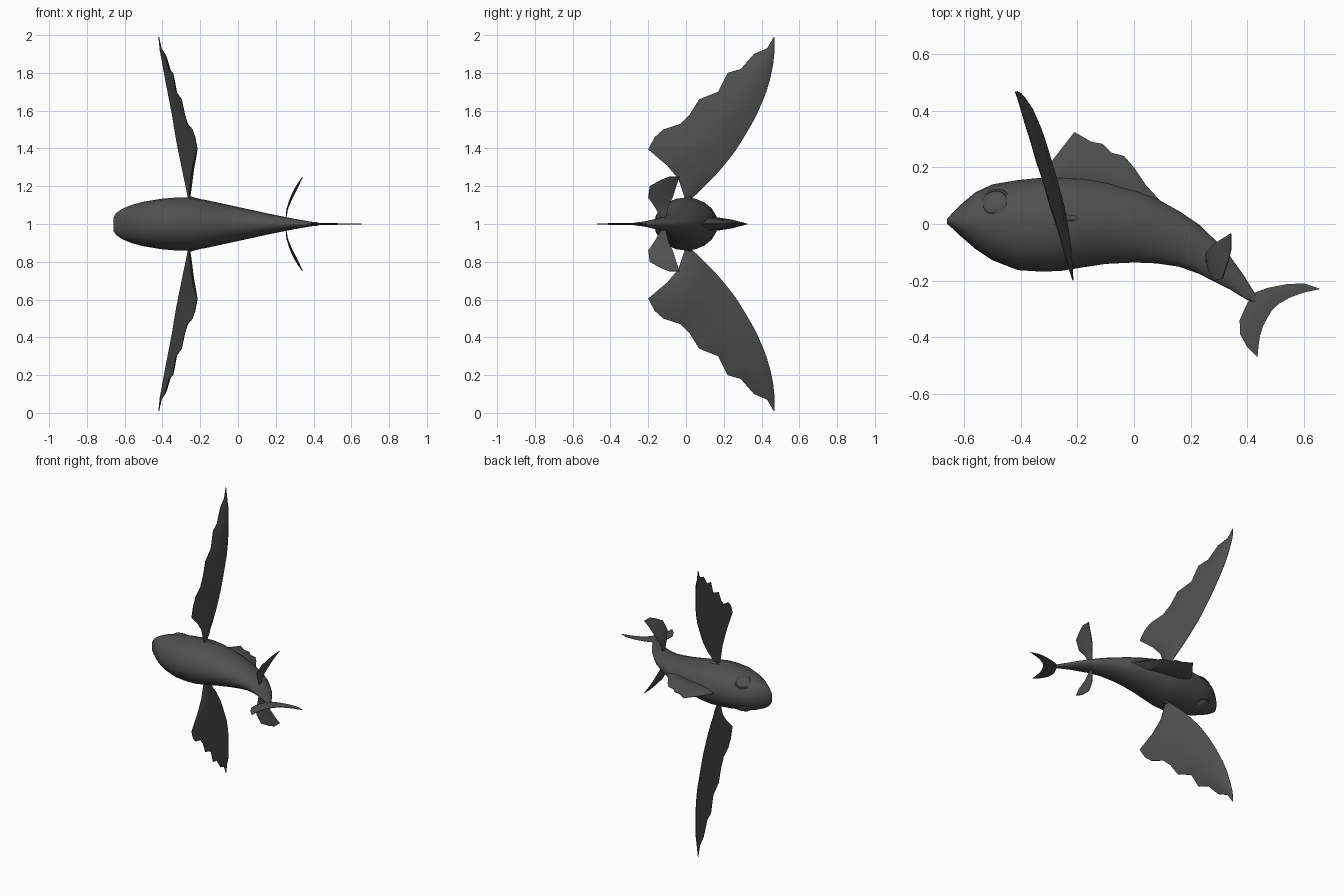
import bpy, bmesh, math
from mathutils import Vector

cube = bpy.data.objects.get("Cube")
if cube:
    bpy.data.objects.remove(cube, do_unlink=True)

# One slate colour for the whole fish
slate = bpy.data.materials.new("dark slate grey")
slate.use_nodes = True
slate.diffuse_color = (0.08, 0.08, 0.08, 1)
slate.node_tree.nodes["Principled BSDF"].inputs["Base Color"].default_value = (0.08, 0.08, 0.08, 1)


def finish(name, bm, angle=50):
    bmesh.ops.remove_doubles(bm, verts=bm.verts, dist=0.0005)
    bmesh.ops.recalc_face_normals(bm, faces=bm.faces)
    mesh = bpy.data.meshes.new(name)
    bm.to_mesh(mesh)
    bm.free()
    obj = bpy.data.objects.new(name, mesh)
    bpy.context.collection.objects.link(obj)
    mesh.materials.append(slate)
    bpy.ops.object.select_all(action='DESELECT')
    obj.select_set(True)
    bpy.context.view_layer.objects.active = obj
    bpy.ops.object.shade_smooth_by_angle(angle=math.radians(angle))
    return obj


def loft(name, rings, angle=50):
    """Skin closed rings of points and cap both ends."""
    bm = bmesh.new()
    loops = [[bm.verts.new(p) for p in ring] for ring in rings]
    n = len(loops[0])
    for a, b in zip(loops, loops[1:]):
        for i in range(n):
            bm.faces.new((a[i], a[(i + 1) % n], b[(i + 1) % n], b[i]))
    bm.faces.new(loops[0])
    bm.faces.new(loops[-1])
    return finish(name, bm, angle)


def resample(points, count):
    """Evenly spaced points along a polyline."""
    pts = [Vector(p) for p in points]
    lengths = [(b - a).length for a, b in zip(pts, pts[1:])]
    out = []
    for k in range(count):
        d = sum(lengths) * k / (count - 1)
        i = 0
        while i < len(lengths) - 1 and d > lengths[i]:
            d -= lengths[i]
            i += 1
        out.append(pts[i].lerp(pts[i + 1], min(1, d / lengths[i])))
    return out


def fin(name, edge_a, edge_b, normal, thick, bulge=0.0):
    """Thin lens-shaped membrane between two edges."""
    n = max(len(edge_a), len(edge_b))
    if len(edge_a) < n:
        edge_a = resample(edge_a, n)
    if len(edge_b) < n:
        edge_b = resample(edge_b, n)
    normal = Vector(normal).normalized()
    rings = []
    for a, b in zip(edge_a, edge_b):
        a, b = Vector(a), Vector(b)
        w = min(1, (b - a).length / 0.15)
        top, low = [], []
        for s in (0.3, 0.65):
            mid = a.lerp(b, s) + normal * bulge * w
            half = normal * thick * (1.3 - s) * max(w, 0.15)
            top.append(mid + half)
            low.append(mid - half)
        tip = normal * 0.0015
        rings.append([a + tip, *top, b + tip, b - tip, *reversed(low), a - tip])
    return loft(name, rings)


def mirrored(points, side):
    return [(x, y, 1 + side * (z - 1)) for x, y, z in points]


# Body stations: x, back y, belly y, half width
stations = [
    (-.66, .018, .0, .035), (-.645, .035, -.012, .058), (-.61, .07, -.045, .082),
    (-.56, .112, -.088, .102), (-.5, .14, -.128, .118), (-.41, .155, -.163, .133),
    (-.33, .163, -.168, .14), (-.26, .168, -.166, .14), (-.18, .165, -.153, .129),
    (-.1, .152, -.141, .112), (0, .125, -.136, .09), (.08, .09, -.139, .073),
    (.16, .045, -.151, .055), (.23, -.002, -.176, .041), (.29, -.06, -.207, .029),
    (.34, -.115, -.232, .02), (.39, -.185, -.263, .012), (.43, -.25, -.282, .008)]
rings = []
for x, back, belly, half in stations:
    cy, ry = (back + belly) / 2, (back - belly) / 2
    rings.append([(x, cy + ry * math.cos(t), 1 + half * math.sin(t))
                  for t in (2 * math.pi * i / 20 for i in range(20))])
loft("body", rings)

# Dorsal fin with a ragged crest
crest = [(-.33, .155), (-.3, .21), (-.21, .325), (-.15, .29), (-.11, .283), (-.08, .252),
         (-.035, .24), (0, .2), (.04, .14), (.09, .085)]
base = [(-.3, .1, 1), (-.2, .1, 1), (-.1, .08, 1), (0, .06, 1), (.09, .03, 1)]
fin("dorsal_fin", base, [(x, y, 1) for x, y in crest], (0, 0, 1), 0.035)

# Crescent tail, built from the outer edge to the fork
outer = [(.655, -.228), (.6, -.21), (.54, -.212), (.47, -.226), (.42, -.245), (.395, -.29),
         (.373, -.34), (.375, -.39), (.4, -.435), (.435, -.47)]
fork = [(.655, -.23), (.6, -.242), (.55, -.26), (.51, -.283), (.487, -.305), (.472, -.33),
        (.456, -.36), (.445, -.395), (.44, -.43), (.436, -.47)]
fin("tail_fin", [(x, y, 1) for x, y in outer], [(x, y, 1) for x, y in fork], (0, 0, 1), 0.011)

# Wing-like pectoral fins: smooth leading edge, ragged trailing edge
leading = [(-.26, .015, 1.12), (-.287, .15, 1.25), (-.312, .25, 1.37), (-.333, .32, 1.48),
           (-.347, .37, 1.57), (-.364, .41, 1.66), (-.38, .44, 1.74), (-.4, .462, 1.85),
           (-.415, .47, 1.93), (-.42, .467, 1.99)]
ragged = [(0, 1.12), (-.04, 1.24), (-.1, 1.31), (-.2, 1.395), (-.165, 1.46), (-.12, 1.5),
          (-.03, 1.53), (.02, 1.58), (.07, 1.66), (.17, 1.7), (.22, 1.8), (.29, 1.82),
          (.36, 1.9), (.43, 1.93), (.465, 1.99)]
trailing = [(-.258 - .27 * y - .04 * (z - 1.12), y, z) for y, z in ragged]

# Small swept pelvic fins
front_edge = [(-.125, 1.02), (-.165, 1.09), (-.2, 1.14), (-.192, 1.2), (-.135, 1.232),
              (-.09, 1.25), (-.035, 1.25)]
rear_edge = [(-.11, 1.02), (-.1, 1.06), (-.09, 1.1), (-.07, 1.14), (-.058, 1.18),
             (-.045, 1.22), (-.033, 1.249)]


def sweep(points):
    return [(.253 + .09 * (max(0, z - 1.04) / .21) ** 1.5, y, z) for y, z in points]


for side, label in ((1, "upper"), (-1, "lower")):
    fin(label + "_pectoral_fin", mirrored(leading, side), mirrored(trailing, side),
        (1, .27, 0), 0.012, 0.012)
    fin(label + "_pelvic_fin", mirrored(sweep(front_edge), side), mirrored(sweep(rear_edge), side),
        (1, 0, -.4 * side), 0.008)

    # Eyeball, pupil and socket rim, all tilted with the cheek
    tilt = Vector((-.25, .45, side)).to_track_quat('Z', 'Y')
    centre = Vector((-.49, .07, 1 + side * .088))
    for name, radius, depth, shift in (("eye", .05, .022, (0, 0, 0)),
                                       ("pupil", .03, .012, (-.012, -.006, side * .013))):
        bm = bmesh.new()
        bmesh.ops.create_uvsphere(bm, u_segments=20, v_segments=12, radius=1)
        for v in bm.verts:
            v.co = tilt @ Vector((v.co.x * radius, v.co.y * radius, v.co.z * depth))
            v.co += centre + Vector(shift)
        finish(label + "_" + name, bm)
    rim = []
    for i in range(25):
        t = 2 * math.pi * i / 24
        rim.append([centre + tilt @ Vector(((.053 + .006 * math.cos(a)) * math.cos(t),
                                            (.053 + .006 * math.cos(a)) * math.sin(t),
                                            .006 * math.sin(a)))
                    for a in (2 * math.pi * k / 6 for k in range(6))])
    loft(label + "_eye_rim", rim)

    # Small fleshy fold behind each pectoral root
    loft(label + "_fin_root", [[(x, .02 + r * math.cos(a), 1 + side * (z + r * math.sin(a)))
                                for a in (2 * math.pi * k / 8 for k in range(8))]
                               for x, r, z in ((-.275, .008, .132), (-.25, .016, .13),
                                               (-.2, .01, .122), (-.14, .003, .115))])
